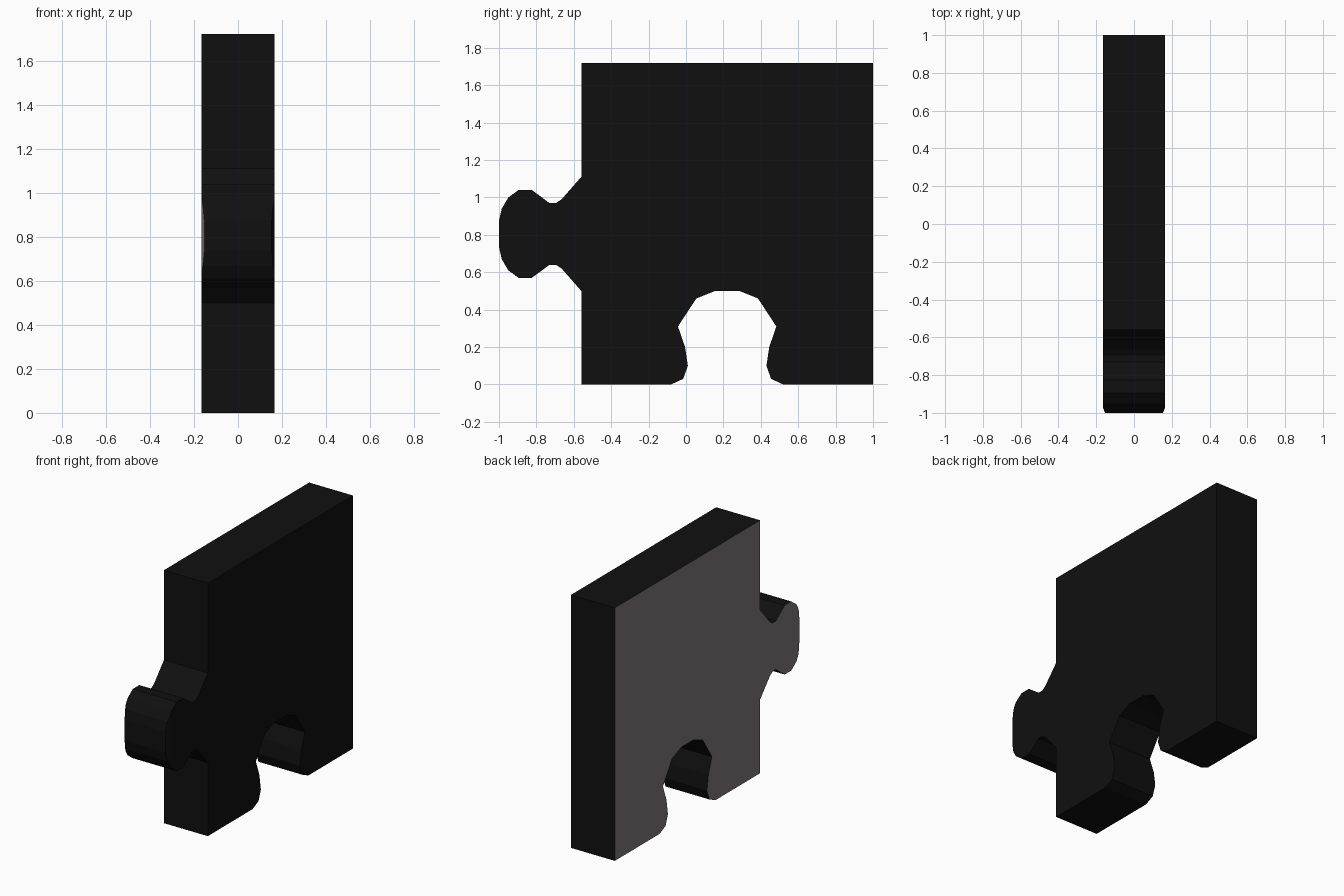
import bpy, bmesh

if "Cube" in bpy.data.objects:
    bpy.data.objects.remove(bpy.data.objects["Cube"])

HALF = 0.165      # half thickness
TAB_Z = 0.805     # tab symmetry height
SLOT_Y = 0.22     # slot symmetry position
CUT_Y = -0.97     # where the tab tip starts to taper


def mirrored(points, axis, centre):
    """Points followed by their mirror image, in path order."""
    flip = [tuple(2 * centre - c if i == axis else c for i, c in enumerate(p))
            for p in reversed(points)]
    return points + flip


def material(name, rgb):
    m = bpy.data.materials.new(name)
    m.diffuse_color = (*rgb, 1)
    m.use_nodes = True
    m.node_tree.nodes["Principled BSDF"].inputs["Base Color"].default_value = m.diffuse_color
    return m


# Upper half of the tab, from body to tip
tab = mirrored([(-0.56, 1.11), (-0.665, 0.99), (-0.695, 0.97), (-0.73, 0.97),
                (-0.77, 1.00), (-0.825, 1.04), (-0.895, 1.04), (-0.95, 1.00),
                (-0.985, 0.94), (-1.0, 0.875)], 1, TAB_Z)

# Left half of the slot, from the bottom edge up
slot = mirrored([(-0.08, 0), (-0.015, 0.03), (0.01, 0.10), (-0.005, 0.20),
                 (-0.043, 0.31), (0.055, 0.46), (0.155, 0.50)], 0, SLOT_Y)

outline = [(1, 1.72), (-0.56, 1.72)] + tab + [(-0.56, 0)] + slot + [(1, 0)]

# Slab: outline extruded through the thickness
bm = bmesh.new()
face = bm.faces.new([bm.verts.new((-HALF, y, z)) for y, z in outline])
ext = bmesh.ops.extrude_face_region(bm, geom=[face], use_keep_orig=True)
for v in ext["geom"]:
    if isinstance(v, bmesh.types.BMVert):
        v.co.x = HALF

# Tapered tab tip
bmesh.ops.bisect_plane(bm, geom=bm.verts[:] + bm.edges[:] + bm.faces[:],
                       plane_co=(0, CUT_Y, 0), plane_no=(0, 1, 0))
for v in bm.verts:
    if v.co.y < CUT_Y:
        x = HALF - 0.4 * (CUT_Y - v.co.y)
        v.co.x = x if v.co.x > 0 else -x
bmesh.ops.recalc_face_normals(bm, faces=bm.faces[:])

# Pale back face, black everywhere else
for f in bm.faces:
    f.material_index = 1 if f.normal.x < -0.8 else 0

mesh = bpy.data.meshes.new("puzzle_piece")
bm.to_mesh(mesh)
bm.free()
mesh.materials.append(material("black_card", (0.005, 0.005, 0.005)))
mesh.materials.append(material("grey_back", (0.22, 0.19, 0.195)))
piece = bpy.data.objects.new("puzzle_piece", mesh)
bpy.context.collection.objects.link(piece)
